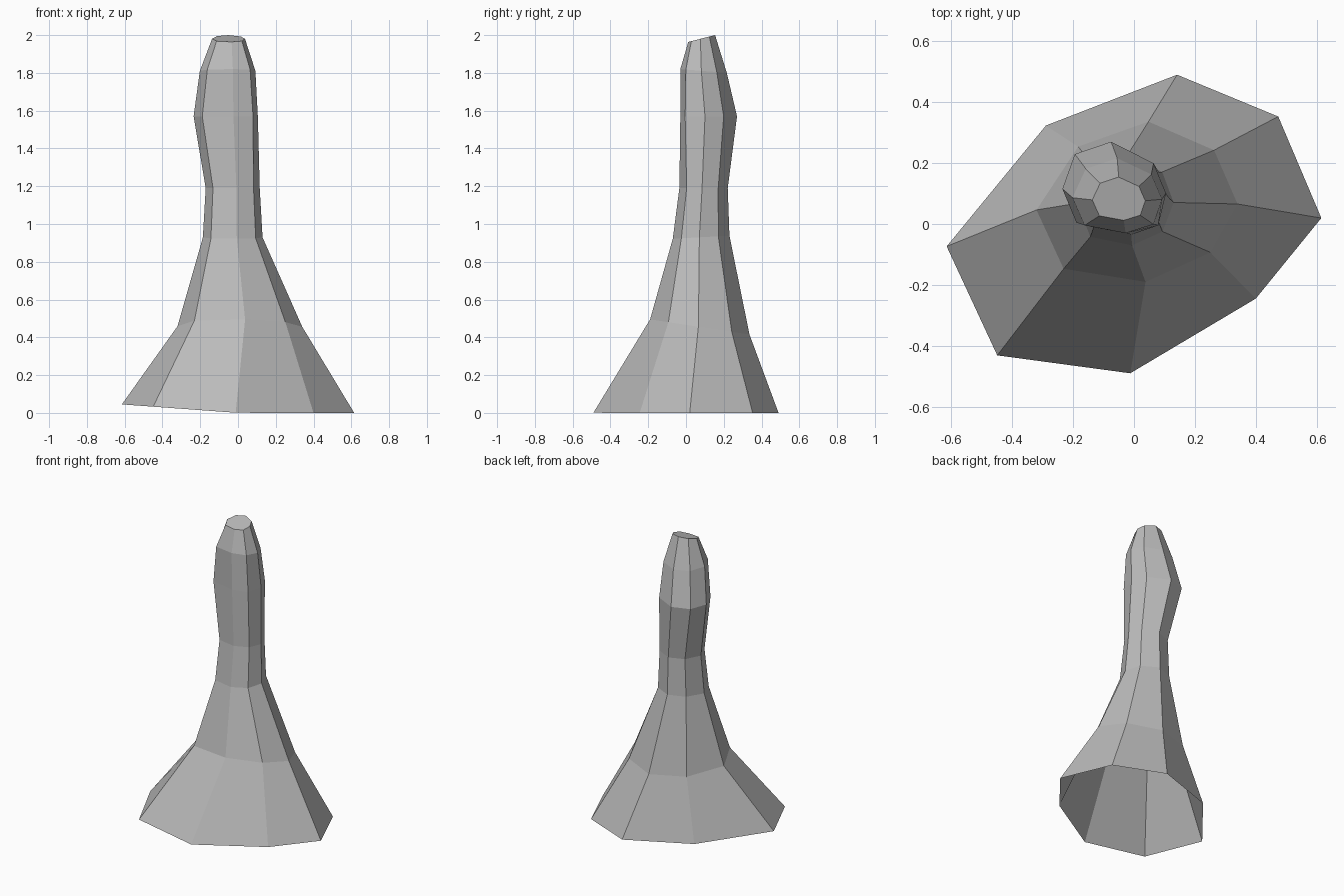
import bpy
import bmesh

cube = bpy.data.objects.get("Cube")
if cube:
    bpy.data.objects.remove(cube)

# Plain grey stone
stone = bpy.data.materials.new("grey_stone")
stone.use_nodes = True
grey = (0.5, 0.5, 0.5, 1)
stone.diffuse_color = grey
stone.node_tree.nodes["Principled BSDF"].inputs["Base Color"].default_value = grey

# Unit outlines of the flared foot and of the bulging head, clockwise from the right
foot = [(-1, -.15), (-.47, .66), (.23, 1), (.77, .72),
        (1, .04), (.65, -.5), (-.02, -1), (-.73, -.88)]
head = [(-1, -.03), (-.76, .73), (-.06, 1), (.76, .53),
        (1, -.13), (.85, -.83), (.24, -1), (-.73, -.77)]


def add_ring(bm, center, size, height, blend, lean_x=0, lean_y=0):
    """Add one cross-section, blended between the foot and head outlines."""
    ring = []
    for (fx, fy), (hx, hy) in zip(foot, head):
        u = fx + (hx - fx) * blend
        v = fy + (hy - fy) * blend
        z = max(0, height + lean_x * u + lean_y * v)
        ring.append(bm.verts.new((center[0] + size[0] * u, center[1] + size[1] * v, z)))
    return ring


bm = bmesh.new()
rings = [
    add_ring(bm, (0, 0), (.615, .49), 0, 0, lean_x=-.045),              # open foot
    add_ring(bm, (.01, .073), (.33, .263), .455, .4, lean_y=-.04),      # skirt
    add_ring(bm, (-.028, .08), (.158, .15), .93, .6, lean_y=.008),      # neck
    add_ring(bm, (-.028, .093), (.143, .128), 1.19, .6),                # waist
    add_ring(bm, (-.065, .12), (.17, .15), 1.57, 1),                    # bulge
    add_ring(bm, (-.055, .093), (.147, .123), 1.81, .8, lean_y=-.01),   # shoulder
    add_ring(bm, (-.05, .083), (.087, .071), 1.982, .8, lean_y=.018),   # tip
]

# Flat-sided walls between neighbouring rings, with a capped tip
for low, high in zip(rings, rings[1:]):
    for i in range(len(low)):
        j = (i + 1) % len(low)
        bm.faces.new((low[j], low[i], high[i], high[j]))
bm.faces.new(reversed(rings[-1]))

mesh = bpy.data.meshes.new("rock_spire")
bm.to_mesh(mesh)
bm.free()
mesh.materials.append(stone)
spire = bpy.data.objects.new("rock_spire", mesh)
bpy.context.collection.objects.link(spire)
